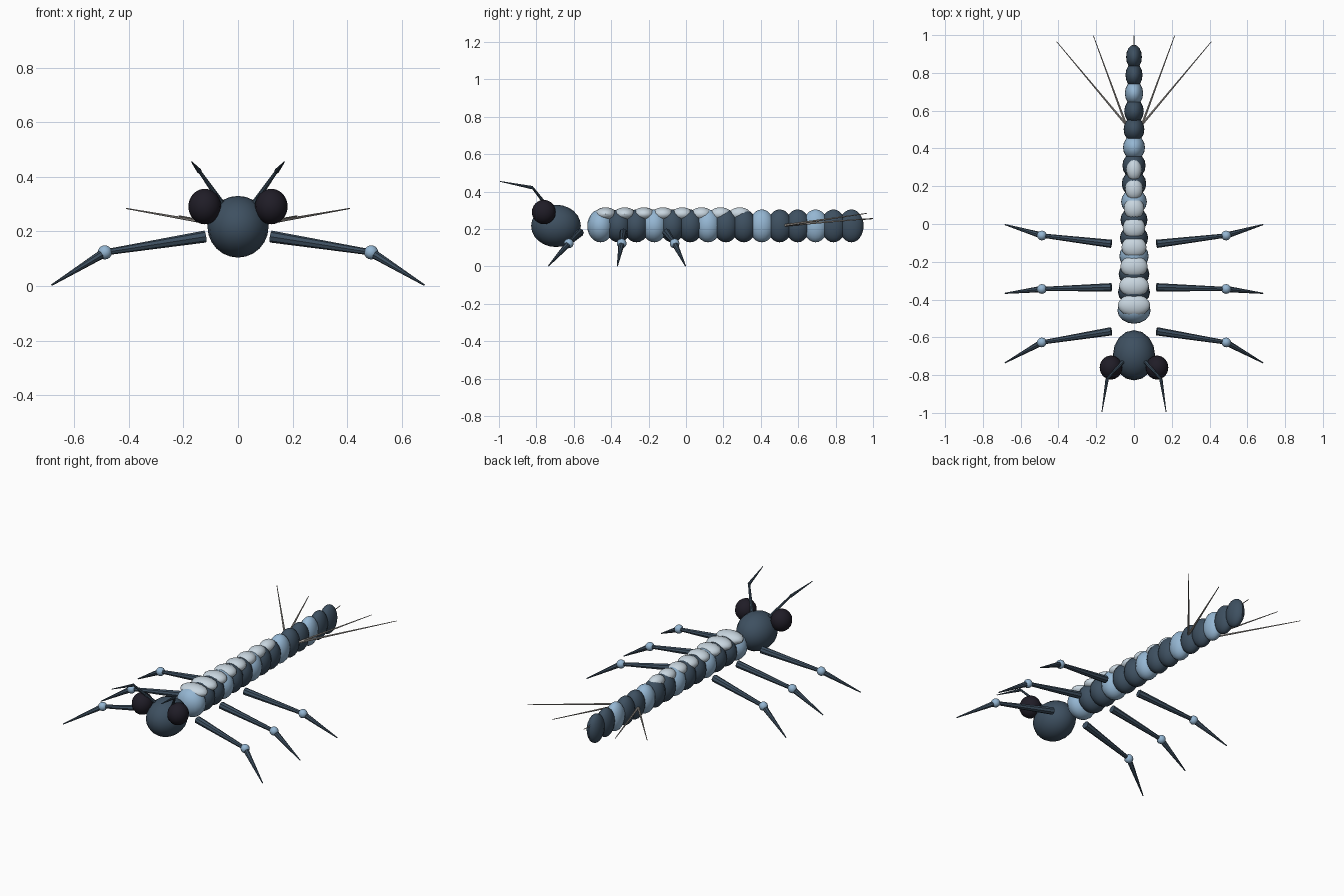
import bpy
from mathutils import Vector

if "Cube" in bpy.data.objects:
    bpy.data.objects.remove(bpy.data.objects["Cube"])


def material(name, rgb):
    m = bpy.data.materials.new(name)
    m.diffuse_color = (*rgb, 1)
    m.use_nodes = True
    m.node_tree.nodes["Principled BSDF"].inputs["Base Color"].default_value = m.diffuse_color
    return m


SLATE = material("slate", (0.048, 0.08, 0.118))
BLUE = material("light blue", (0.30, 0.47, 0.65))
PALE = material("pale grey blue", (0.58, 0.67, 0.74))
EYE = material("near black", (0.014, 0.012, 0.02))
THREAD = material("warm grey", (0.42, 0.39, 0.36))


def finish(name, mat):
    ob = bpy.context.object
    ob.name = name
    ob.data.materials.append(mat)
    return ob


def ball(name, centre, radii, mat, segments=16, rings=12):
    bpy.ops.mesh.primitive_uv_sphere_add(segments=segments, ring_count=rings, radius=1, location=centre)
    ob = finish(name, mat)
    ob.scale = radii
    bpy.ops.object.transform_apply(location=False, rotation=False, scale=True)
    bpy.ops.object.shade_smooth_by_angle()
    return ob


def rod(name, a, b, r1, r2, mat, sides=8):
    a, b = Vector(a), Vector(b)
    d = b - a
    bpy.ops.mesh.primitive_cone_add(vertices=sides, radius1=r1, radius2=r2, depth=d.length,
                                    location=(a + b) / 2)
    ob = finish(name, mat)
    ob.rotation_euler = d.to_track_quat('Z', 'Y').to_euler()
    bpy.ops.object.shade_smooth_by_angle()
    return ob


# Head
ball("head", (0, -0.695, 0.217), (0.112, 0.133, 0.113), SLATE)

# Tapering abdomen, every third segment light
for i in range(15):
    ball(f"body_segment_{i}", (0, -0.457 + 0.0958 * i, 0.217),
         (0.088 - 0.0033 * i, 0.071 - 0.0004 * i, 0.088), SLATE if i % 3 else BLUE)

# Pale plates along the back
for i in range(8):
    ball(f"back_plate_{i}", (0, -0.43 + 0.1025 * i, 0.28),
         (0.086 - 0.0065 * i, 0.058, 0.036), PALE)

for s, side in ((1, "right"), (-1, "left")):
    # Bulging eyes
    ball(f"{side}_eye", (s * 0.122, -0.76, 0.291), (0.06, 0.064, 0.065), EYE)

    # Two-part antennae
    root, bend, tip = (s * 0.06, -0.73, 0.305), (s * 0.142, -0.82, 0.421), (s * 0.17, -0.995, 0.455)
    rod(f"{side}_antenna_base", root, bend, 0.010, 0.006, SLATE)
    rod(f"{side}_antenna_tip", bend, tip, 0.009, 0.002, SLATE)

    # Legs: hip, knee and foot positions along y
    for leg, (hip, knee, foot) in {"front": (-0.568, -0.627, -0.735),
                                   "middle": (-0.335, -0.344, -0.367),
                                   "rear": (-0.105, -0.061, -0.003)}.items():
        h, k, f = (s * 0.12, hip, 0.181), (s * 0.488, knee, 0.123), (s * 0.683, foot, 0.003)
        rod(f"{side}_{leg}_upper_leg", h, k, 0.022, 0.011, SLATE)
        ball(f"{side}_{leg}_knee", k, (0.026,) * 3, BLUE, 12, 8)
        rod(f"{side}_{leg}_lower_leg", k, f, 0.017, 0.003, SLATE)

    # Tail threads
    rod(f"{side}_outer_tail_thread", (s * 0.045, 0.53, 0.22), (s * 0.41, 0.966, 0.284), 0.007, 0.002, THREAD, 6)
    rod(f"{side}_inner_tail_thread", (s * 0.04, 0.52, 0.22), (s * 0.216, 0.999, 0.257), 0.007, 0.002, THREAD, 6)

rod("middle_tail_thread", (0, 0.52, 0.22), (0, 0.999, 0.255), 0.007, 0.002, THREAD, 6)
